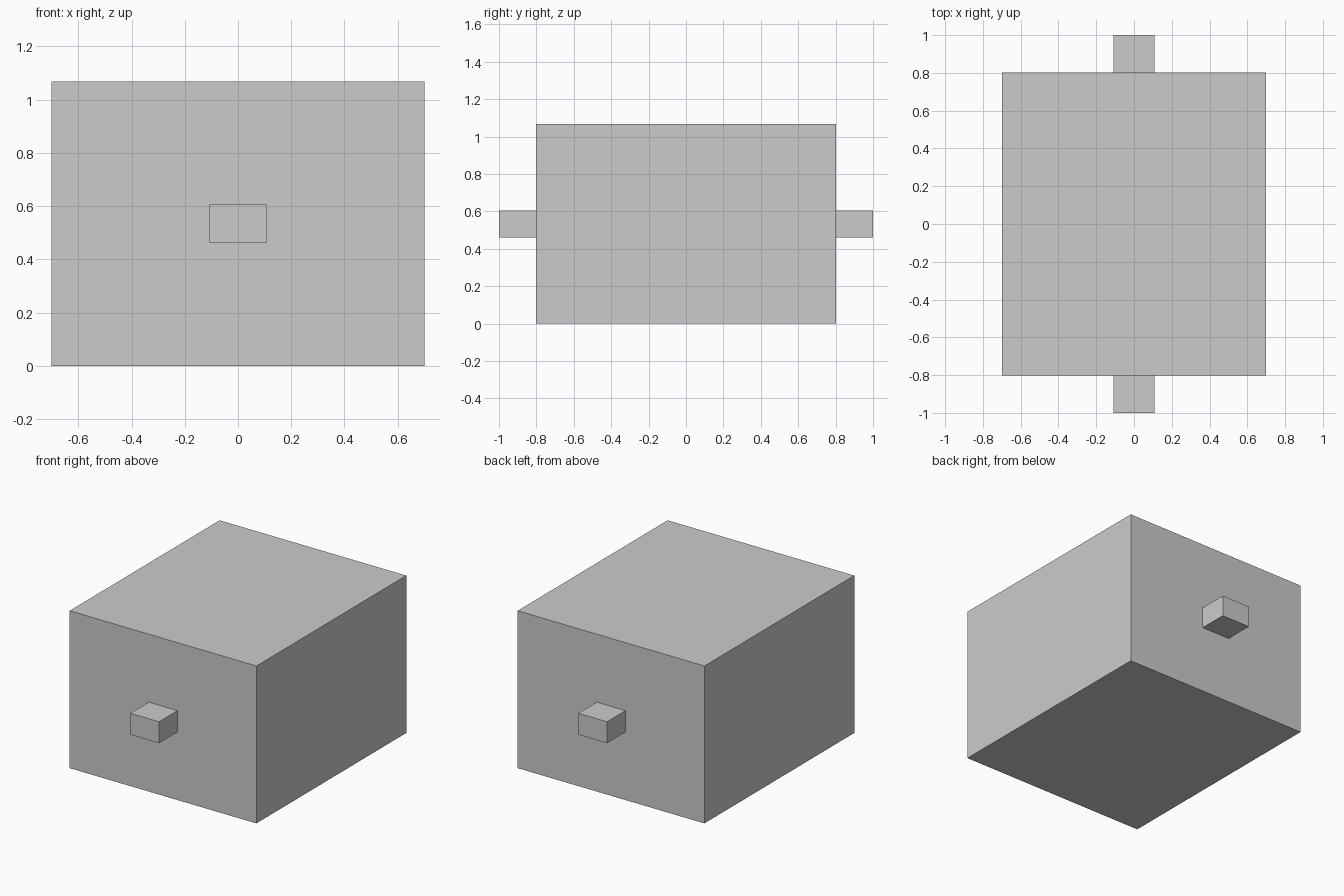
import bpy

if "Cube" in bpy.data.objects:
    bpy.data.objects.remove(bpy.data.objects["Cube"])

WIDTH, DEPTH, HEIGHT = 1.40, 1.605, 1.067
PEG_WIDTH, PEG_HEIGHT = 0.215, 0.145


def box(name, x, y, z):
    """Axis-aligned box from (min, max) pairs."""
    spans = (x, y, z)
    bpy.ops.mesh.primitive_cube_add(size=1, location=[(a + b) / 2 for a, b in spans])
    obj = bpy.context.object
    obj.name = name
    obj.scale = [b - a for a, b in spans]
    bpy.ops.object.transform_apply(location=False, rotation=False, scale=True)
    return obj


# Main block
box("body", (-WIDTH / 2, WIDTH / 2), (-DEPTH / 2, DEPTH / 2), (0, HEIGHT))

# Square pegs centred on the front and back faces
peg_x = (-PEG_WIDTH / 2, PEG_WIDTH / 2)
peg_z = ((HEIGHT - PEG_HEIGHT) / 2, (HEIGHT + PEG_HEIGHT) / 2)
box("front_peg", peg_x, (-1, -DEPTH / 2), peg_z)
box("back_peg", peg_x, (DEPTH / 2, 1), peg_z)
